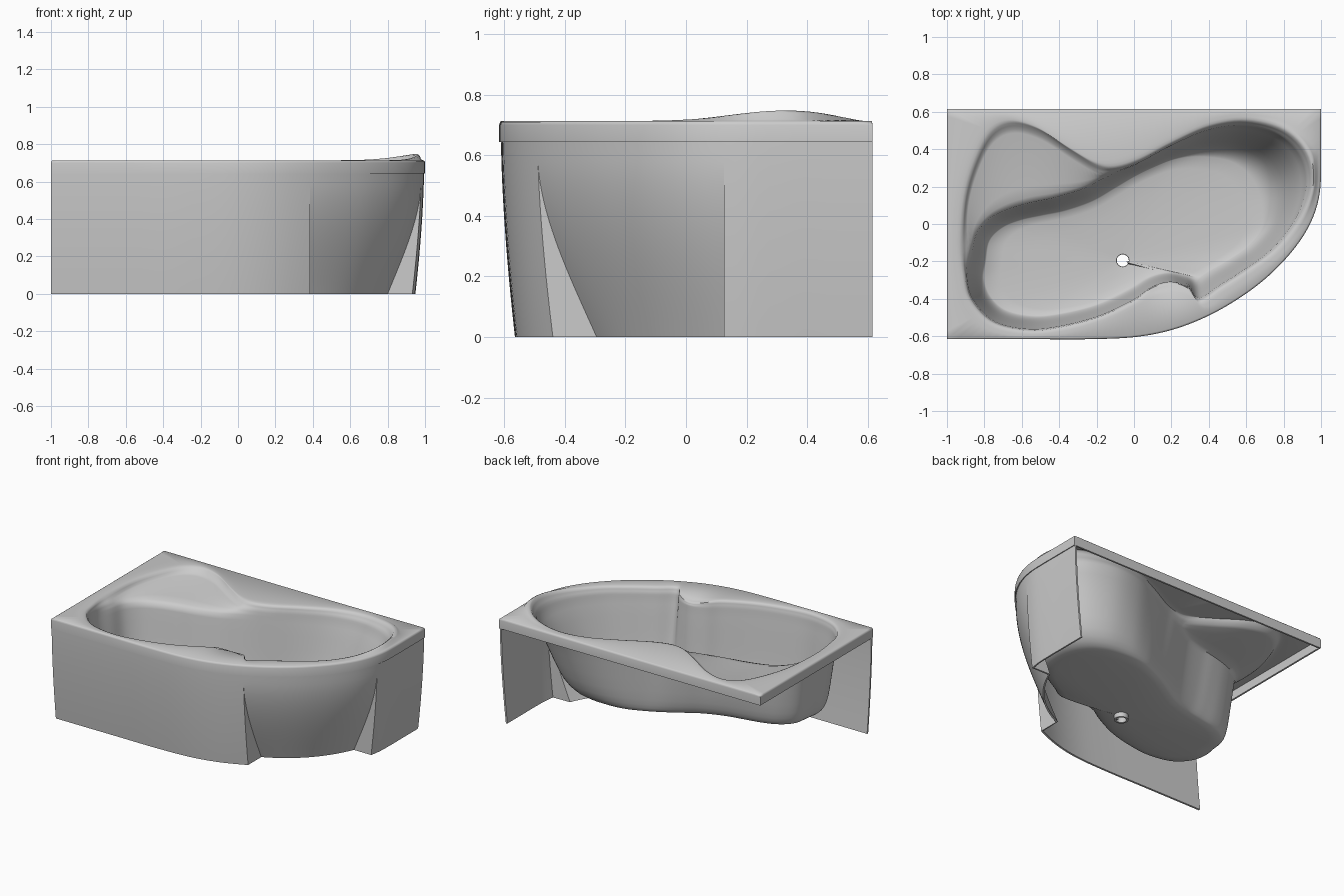
import bpy, bmesh, math
from mathutils import Vector as V

if "Cube" in bpy.data.objects:
    bpy.data.objects.remove(bpy.data.objects["Cube"])


def spline(ctrl, closed, n=6):
    """Catmull-Rom curve through 2D control points."""
    p = [V(c) for c in ctrl]
    m = len(p)
    get = (lambda i: p[i % m]) if closed else (lambda i: p[max(0, min(m - 1, i))])
    out = []
    for i in range(m if closed else m - 1):
        a, b, c, d = (get(i + k) for k in (-1, 0, 1, 2))
        for s in range(n):
            t = s / n
            out.append(0.5 * (2 * b + (c - a) * t + (2 * a - 5 * b + 4 * c - d) * t * t
                              + (3 * b - a - 3 * c + d) * t ** 3))
    return out if closed else out + [p[-1]]


def skin(bm, rows, closed):
    """Bridge successive rows of vertices with quads."""
    for a, b in zip(rows, rows[1:]):
        n = len(a)
        for i in range(n if closed else n - 1):
            j = (i + 1) % n
            bm.faces.new((a[i], a[j], b[j], b[i]))


def finish(bm, name, thickness, angle):
    """Turn a surface into a thin smooth-shaded shell."""
    me = bpy.data.meshes.new(name)
    bm.to_mesh(me)
    bm.free()
    ob = bpy.data.objects.new(name, me)
    bpy.context.collection.objects.link(ob)
    bpy.ops.object.select_all(action='DESELECT')
    ob.select_set(True)
    bpy.context.view_layer.objects.active = ob
    mod = ob.modifiers.new("shell", 'SOLIDIFY')
    mod.thickness, mod.offset = thickness, -1
    bpy.ops.object.modifier_apply(modifier=mod.name)
    bpy.ops.object.shade_smooth_by_angle(angle=math.radians(angle))
    return ob


# Curved front and right-hand outline shared by rim and panel
FRONT = spline([(-1, -.616), (-.75, -.616), (-.5, -.616), (-.25, -.616), (0, -.605), (.2, -.567),
                (.385, -.497), (.55, -.405), (.7, -.295), (.83, -.165), (.92, -.04), (.97, .07),
                (.995, .18), (1, .3), (1, .45), (1, .616)], False)

# Basin curves: opening, shelf edge (first ten points only) and floor
opening = [(-.92, -.1), (-.9, .15), (-.84, .35), (-.76, .49), (-.65, .54), (-.5, .5), (-.33, .39),
           (-.2, .315), (-.1, .3), (.03, .34), (.2, .43), (.4, .52), (.6, .55), (.8, .5), (.92, .38),
           (.95, .22), (.89, .04), (.76, -.13), (.6, -.25), (.46, -.34), (.35, -.41), (.29, -.345),
           (.2, -.315), (.1, -.34), (0, -.41), (-.18, -.495), (-.38, -.55), (-.56, -.57),
           (-.75, -.53), (-.87, -.41), (-.905, -.27)]
floor = [(-.79, -.2), (-.77, -.09), (-.7, -.02), (-.6, .02), (-.48, .045), (-.36, .07), (-.22, .12),
         (-.1, .19), (0, .25), (.1, .3), (.22, .345), (.35, .36), (.5, .34), (.6, .28), (.66, .19),
         (.68, .09), (.67, -.03), (.6, -.12), (.5, -.19), (.41, -.24), (.34, -.28), (.27, -.27),
         (.18, -.26), (.08, -.285), (-.03, -.35), (-.2, -.43), (-.4, -.478), (-.55, -.488),
         (-.69, -.455), (-.77, -.38), (-.8, -.29)]
shelf = [(-.865, -.15), (-.84, -.05), (-.77, .03), (-.67, .08), (-.55, .115), (-.43, .14),
         (-.28, .185), (-.17, .24), (-.08, .28), (.03, .325)]
shelf += [tuple(V(o).lerp(V(f), .15)) for o, f in zip(opening[10:], floor[10:])]
O, S, F = (spline(c, True) for c in (opening, shelf, floor))
N = len(O)

# Outer rim points: rays from the middle through the opening, snapped to the corners
mid = V((.1, 0))
ang = []
for o in O:
    a = math.atan2(*(o - mid).yx)
    if ang:
        a = ang[-1] + math.remainder(a - ang[-1], math.tau)
    ang.append(a)
turn = round((ang[-1] - ang[0]) / math.tau) * math.tau
for _ in range(30):
    ang = [((ang[i - 1] - (turn if i == 0 else 0)) + ang[i] * 2
            + (ang[i + 1] if i < N - 1 else ang[0] + turn)) / 4 for i in range(N)]
poly = FRONT + [V((-1, .616))]


def cast(a):
    d = V((math.cos(a), math.sin(a)))
    best = None
    for p, q in zip(poly, poly[1:] + poly[:1]):
        e = q - p
        det = d.cross(e)
        if abs(det) < 1e-9:
            continue
        t, u = (p - mid).cross(e) / det, (p - mid).cross(d) / det
        if t > 0 and -1e-6 <= u <= 1 + 1e-6 and (best is None or t > best):
            best = t
    return mid + d * best


R = [cast(a) for a in ang]
for corner in (V((-1, -.616)), V((-1, .616)), V((1, .616))):
    R[min(range(N), key=lambda i: (R[i] - corner).length)] = corner


def toward(a, b, dist, frac):
    d = b - a
    return a + d * min(frac, dist / max(d.length, 1e-6))


# Tub: rim skirt, rim with raised headrest and dipped armrest, shelf, basin wall, floor, drain
bm = bmesh.new()
rows = []


def ring(fn):
    rows.append([bm.verts.new(fn(i)) for i in range(N)])


def head(i):
    return (.037 * math.exp(-((O[i] - V((.92, .32))).length / .24) ** 2)
            - .025 * math.exp(-((O[i] - V((.19, -.32))).length / .1) ** 2))


for dist, z in ((0, .643), (0, .7), (.003, .709), (.01, .713)):
    ring(lambda i: (*toward(R[i], O[i], dist, .2), z))
for dist, frac, z, k in ((.05, .6, .713, .15), (.03, .4, .713, .75), (.014, .2, .711, 1), (0, 0, .706, .95)):
    ring(lambda i: (*toward(O[i], R[i], dist, frac), z + k * head(i)))
for dist, frac, z, k in ((.016, .25, .694, .7), (.034, .5, .681, .4), (.055, .7, .674, .2)):
    ring(lambda i: (*toward(O[i], S[i], dist, frac), z + k * head(i)))
for t, z in ((.8, .661), (.93, .648)):
    ring(lambda i: (*O[i].lerp(S[i], t), z))
for t, z in ((0, .635), (.07, .6), (.2, .52), (.34, .43), (.47, .35), (.59, .288), (.7, .25),
             (.81, .225), (.91, .211), (1, .204)):
    ring(lambda i: (*S[i].lerp(F[i], t), z))
hub = V((-.06, -.195))
for t, z in ((.12, .197), (.35, .189), (.7, .182)):
    ring(lambda i: (*F[i].lerp(hub + (F[i] - hub).normalized() * .034, t), z))
for r, z in ((.034, .178), (.032, .17), (.032, .137)):
    ring(lambda i: (*(hub + (F[i] - hub).normalized() * r), z))
skin(bm, rows, True)
bmesh.ops.recalc_face_normals(bm, faces=bm.faces)
if sum(f.normal.z * f.calc_area() for f in bm.faces) < 0:
    bmesh.ops.reverse_faces(bm, faces=bm.faces)
finish(bm, "bathtub", .012, 60)


# Panel: leans in toward the floor, with a scooped recess at the rounded corner
def resample(pts, n):
    lens = [0]
    for a, b in zip(pts, pts[1:]):
        lens.append(lens[-1] + (b - a).length)
    out, k = [], 0
    for i in range(n):
        d = lens[-1] * i / (n - 1)
        while k < len(pts) - 2 and lens[k + 1] < d:
            k += 1
        out.append(pts[k].lerp(pts[k + 1], (d - lens[k]) / max(lens[k + 1] - lens[k], 1e-9)))
    return out


def level(z):
    inset = .006 + .046 * (1 - z / .65) ** 1.6
    pts = []
    for i, p in enumerate(FRONT):
        t = (FRONT[min(i + 1, len(FRONT) - 1)] - FRONT[max(i - 1, 0)]).normalized()
        pts.append(p + V((-t.y, t.x)) * inset)
    ia = next(i for i, p in enumerate(pts) if p.x > .385)
    ib = next(i for i, p in enumerate(pts) if p.y > .125)
    a = pts[ia - 1].lerp(pts[ia], (.385 - pts[ia - 1].x) / (pts[ia].x - pts[ia - 1].x))
    b = pts[ib - 1].lerp(pts[ib], (.125 - pts[ib - 1].y) / (pts[ib].y - pts[ib - 1].y))
    w = max(0, 1 - z / .58) ** 1.8
    scoop = []
    for i, p in enumerate(resample([a] + pts[ia:ib] + [b], 25)):
        t = i / 24
        deep = V((.385, -.295)).lerp(V((.8, .125)), t) + V((.04, -.04)) * 4 * t * (1 - t)
        scoop.append(p.lerp(deep, w))
    return [(*p, z) for p in resample(pts[:ia] + [a], 40) + scoop + resample([b] + pts[ib:], 14)]


bm = bmesh.new()
skin(bm, [[bm.verts.new(c) for c in level(.643 * k / 20)] for k in range(21)], False)
bmesh.ops.remove_doubles(bm, verts=bm.verts, dist=.0008)
bm.normal_update()
if sum(f.normal.y * f.calc_area() for f in bm.faces) > 0:
    bmesh.ops.reverse_faces(bm, faces=bm.faces)
finish(bm, "front_panel", .012, 35)
